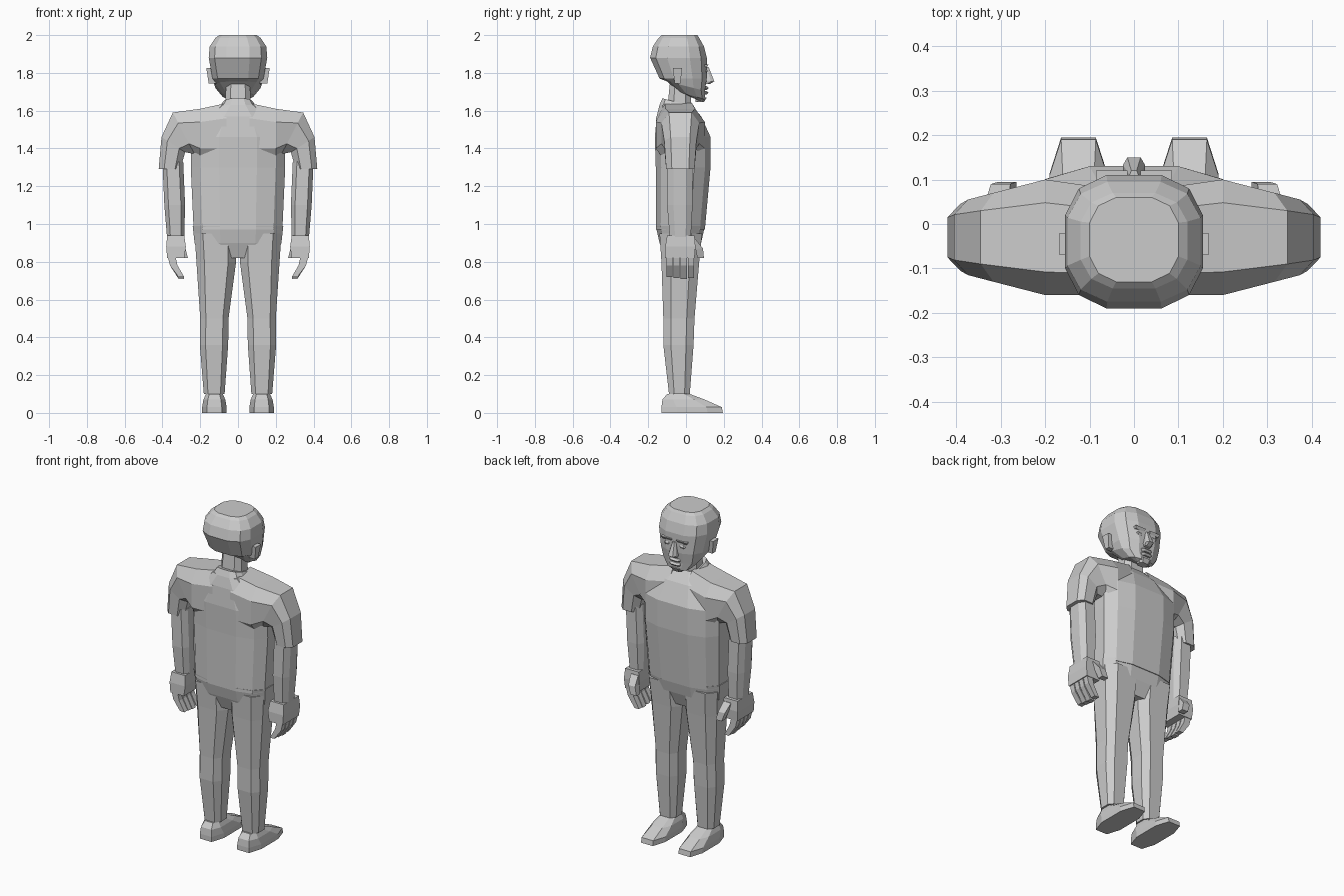
import bpy, bmesh
from mathutils import Vector

if "Cube" in bpy.data.objects:
    bpy.data.objects.remove(bpy.data.objects["Cube"])

TONE = (.6, .6, .6, 1)
grey = bpy.data.materials.new("light_grey")
grey.use_nodes = True
grey.diffuse_color = TONE
grey.node_tree.nodes["Principled BSDF"].inputs["Base Color"].default_value = TONE


def outline(*corners):
    """Mirror the corners of a quarter section into a closed outline."""
    half = list(corners) + [(-u, v) for u, v in reversed(corners)]
    return half + [(-u, -v) for u, v in half]


BOX = outline((1, 1))
EIGHT = outline((1, .5), (.6, 1))
TWELVE = outline((1, .4), (.8, .8), (.4, 1))


def slab(z, half, back, front, x=0, drop=0):
    """Level section; drop lowers its front edge below its back edge."""
    centre = Vector((x, (front + back) / 2, z))
    return centre, Vector((half, 0, 0)), Vector((0, (front - back) / 2, -drop / 2))


def arch(outer, inner, depth, y):
    """Section across an arm, between an outer and an inner (x, z) point."""
    a, b = (Vector((x, y, z)) for x, z in (outer, inner))
    return (a + b) / 2, Vector((0, depth, 0)), (a - b) / 2


def loft(name, shape, *rings, paired=False):
    """Skin the sections in order, cap both ends, and mirror paired parts."""
    bm = bmesh.new()
    loops = [[bm.verts.new(centre + across * u + along * v) for u, v in shape]
             for centre, across, along in rings]
    for low, high in zip(loops, loops[1:]):
        for i in range(len(shape)):
            bm.faces.new((low[i - 1], low[i], high[i], high[i - 1]))
    for end in (loops[0], loops[-1]):
        bm.faces.new(end)
    bmesh.ops.recalc_face_normals(bm, faces=bm.faces)
    mesh = bpy.data.meshes.new(name)
    bm.to_mesh(mesh)
    bm.free()
    mesh.materials.append(grey)
    part = bpy.data.objects.new(name, mesh)
    bpy.context.collection.objects.link(part)
    if paired:
        part.modifiers.new("mirror", "MIRROR")


# Shirt, collar, hips and neck
loft("shirt", TWELVE,
     slab(z=.97, half=.235, back=-.16, front=.1),
     slab(z=1.3, half=.25, back=-.16, front=.13),
     slab(z=1.46, half=.25, back=-.165, front=.13),
     slab(z=1.57, half=.18, back=-.155, front=.08),
     slab(z=1.63, half=.1, back=-.14, front=.03))
loft("collar", TWELVE,
     slab(z=1.61, half=.1, back=-.14, front=.05, drop=.04),
     slab(z=1.645, half=.075, back=-.125, front=.03, drop=.04))
loft("hips", TWELVE,
     slab(z=.82, half=.19, back=-.11, front=.05),
     slab(z=.9, half=.23, back=-.14, front=.08),
     slab(z=.99, half=.24, back=-.16, front=.1))
loft("neck", EIGHT,
     slab(z=1.6, half=.07, back=-.1, front=.03),
     slab(z=1.8, half=.06, back=-.08, front=.02))

# Head, its lower sections tilting down to the chin
loft("head", TWELVE,
     slab(z=1.66, half=.04, back=.03, front=.08, drop=.02),
     slab(z=1.68, half=.08, back=-.04, front=.1, drop=.04),
     slab(z=1.73, half=.12, back=-.1, front=.1, drop=.05),
     slab(z=1.77, half=.135, back=-.14, front=.11),
     slab(z=1.88, half=.155, back=-.19, front=.11),
     slab(z=1.94, half=.15, back=-.175, front=.095),
     slab(z=1.985, half=.12, back=-.145, front=.07),
     slab(z=2, half=.1, back=-.13, front=.06))

# Face
loft("nose", EIGHT,
     slab(z=1.74, half=.02, back=.08, front=.125),
     slab(z=1.755, half=.025, back=.08, front=.15),
     slab(z=1.83, half=.01, back=.08, front=.12))
for lip, height in (("lower_lip", 1.695), ("upper_lip", 1.72)):
    loft(lip, EIGHT,
         slab(z=height - .01, half=.03, back=.07, front=.11),
         slab(z=height, half=.035, back=.07, front=.12),
         slab(z=height + .01, half=.03, back=.07, front=.11))
loft("chin", EIGHT,
     slab(z=1.645, half=.03, back=.05, front=.095),
     slab(z=1.67, half=.04, back=.05, front=.11))
loft("brows", BOX,
     slab(z=1.83, half=.03, back=.07, front=.11, x=.05),
     slab(z=1.845, half=.035, back=.07, front=.12, x=.05), paired=True)
loft("eyes", EIGHT,
     slab(z=1.8, half=.015, back=.08, front=.11, x=.05),
     slab(z=1.81, half=.02, back=.08, front=.115, x=.05),
     slab(z=1.82, half=.015, back=.08, front=.11, x=.05), paired=True)
loft("ears", BOX,
     slab(z=1.745, half=.02, back=-.06, front=-.03, x=.135),
     slab(z=1.825, half=.02, back=-.07, front=-.02, x=.148), paired=True)

# Shoulders sweeping into short sleeves
loft("sleeves", EIGHT,
     arch(outer=(.06, 1.64), inner=(.06, 1.32), depth=.12, y=-.04),
     arch(outer=(.2, 1.61), inner=(.2, 1.33), depth=.13, y=-.03),
     arch(outer=(.345, 1.59), inner=(.23, 1.37), depth=.1, y=-.03),
     arch(outer=(.405, 1.46), inner=(.28, 1.38), depth=.085, y=-.03),
     arch(outer=(.42, 1.29), inner=(.305, 1.29), depth=.075, y=-.03), paired=True)

# Arms and hands
loft("arms", EIGHT,
     slab(z=.92, half=.045, back=-.085, front=.025, x=.33),
     slab(z=1.1, half=.055, back=-.1, front=.035, x=.335),
     slab(z=1.33, half=.055, back=-.1, front=.035, x=.345), paired=True)
loft("hands", BOX,
     slab(z=.82, half=.045, back=-.11, front=.045, x=.33),
     slab(z=.88, half=.052, back=-.11, front=.05, x=.328),
     slab(z=.94, half=.045, back=-.1, front=.045, x=.33), paired=True)
for i, finger in enumerate(("little", "ring", "middle", "index")):
    back = -.104 + i * .038
    front = back + .032
    loft(finger + "_fingers", BOX,
         slab(.83, .02, back, front, x=.352),
         slab(.78, .02, back, front, x=.34),
         slab(.71 + abs(i - 2) * .005, .015, back, front, x=.3), paired=True)
loft("thumbs", BOX,
     slab(z=.82, half=.02, back=.06, front=.095, x=.285),
     slab(z=.87, half=.022, back=.05, front=.09, x=.3),
     slab(z=.92, half=.025, back=.01, front=.05, x=.31), paired=True)

# Trouser legs
loft("legs", EIGHT,
     slab(z=.1, half=.055, back=-.09, front=.02, x=.126),
     slab(z=.36, half=.075, back=-.12, front=.04, x=.127),
     slab(z=.5, half=.075, back=-.12, front=.045, x=.125),
     slab(z=.8, half=.105, back=-.13, front=.07, x=.115),
     slab(z=.95, half=.11, back=-.14, front=.085, x=.12), paired=True)

# Shoes with a low toe, and the ankles inside them
loft("shoes", EIGHT,
     slab(z=0, half=.065, back=-.13, front=.195, x=.125),
     slab(z=.03, half=.065, back=-.13, front=.19, x=.125),
     slab(z=.07, half=.058, back=-.125, front=.1, x=.125),
     slab(z=.1, half=.045, back=-.1, front=.02, x=.125), paired=True)
loft("ankles", EIGHT,
     slab(z=.06, half=.045, back=-.085, front=.02, x=.125),
     slab(z=.12, half=.045, back=-.08, front=.01, x=.125), paired=True)
